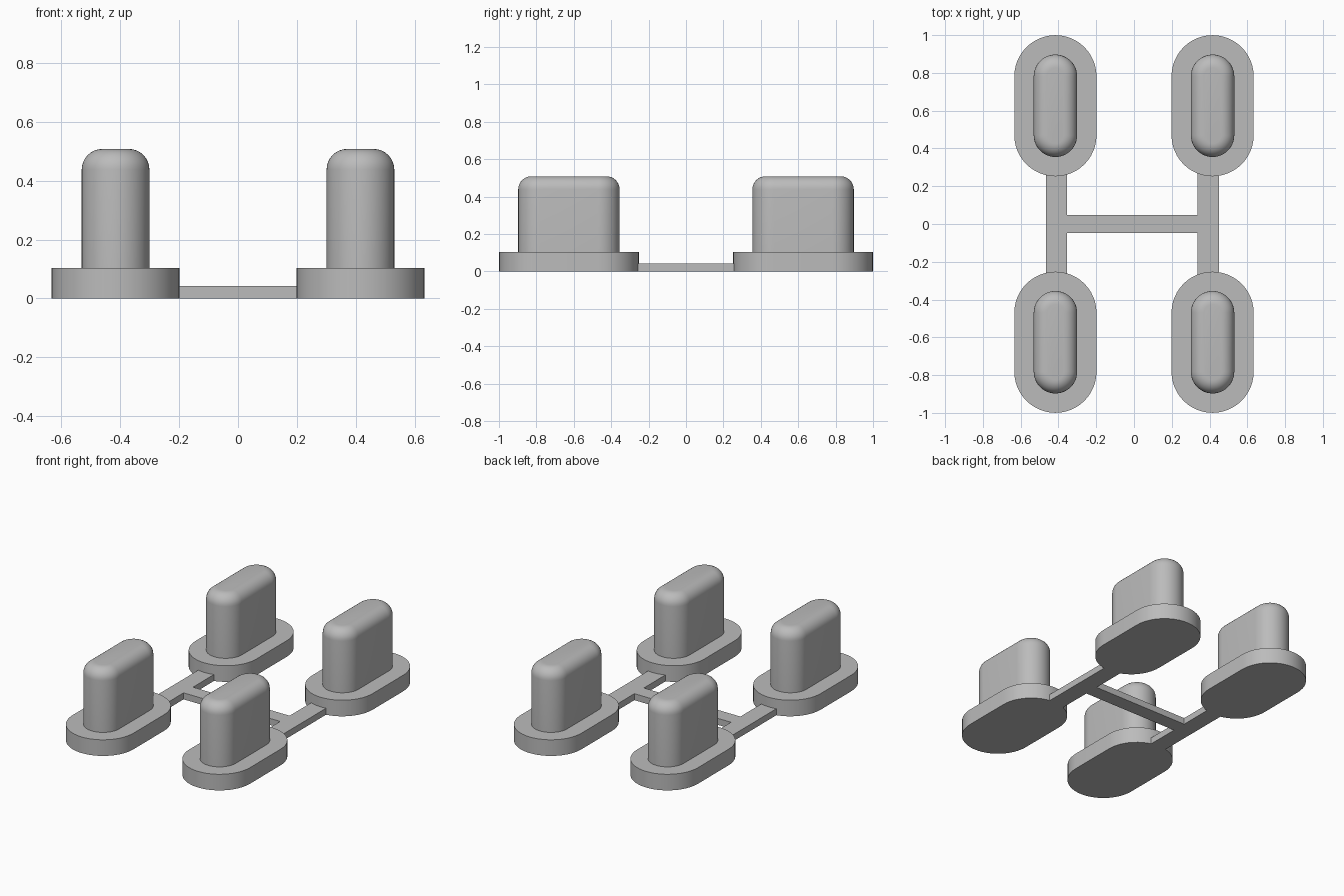
import bpy, bmesh, math

cube = bpy.data.objects.get("Cube")
if cube:
    bpy.data.objects.remove(cube, do_unlink=True)

grey = bpy.data.materials.new("plain grey")
grey.use_nodes = True
colour = (0.5, 0.5, 0.5, 1)
grey.diffuse_color = colour
grey.node_tree.nodes["Principled BSDF"].inputs["Base Color"].default_value = colour

STRAIGHT = 0.156   # half length of the straight sides
ARC = 24           # segments in each rounded end


def slot_outline(radius):
    """Points of a slot shape with rounded ends along y."""
    points = []
    for side in (1, -1):
        for i in range(ARC + 1):
            a = math.pi * i / ARC
            points.append((side * radius * math.cos(a),
                           side * (STRAIGHT + radius * math.sin(a))))
    return points


def loft(name, rings, location=(0, 0, 0)):
    """Join (outline, height) rings into a closed solid."""
    bm = bmesh.new()
    loops = [[bm.verts.new((x, y, z)) for x, y in pts] for pts, z in rings]
    bm.faces.new(loops[0][::-1])
    bm.faces.new(loops[-1])
    for low, high in zip(loops, loops[1:]):
        n = len(low)
        for i in range(n):
            j = (i + 1) % n
            bm.faces.new((low[i], low[j], high[j], high[i]))
    bmesh.ops.recalc_face_normals(bm, faces=bm.faces)
    mesh = bpy.data.meshes.new(name)
    bm.to_mesh(mesh)
    bm.free()
    mesh.materials.append(grey)
    obj = bpy.data.objects.new(name, mesh)
    obj.location = location
    bpy.context.collection.objects.link(obj)
    bpy.ops.object.select_all(action="DESELECT")
    obj.select_set(True)
    bpy.context.view_layer.objects.active = obj
    bpy.ops.object.shade_smooth_by_angle(angle=math.radians(30))
    return obj


# Four rounded buttons, each on a wider flange
BASE_TOP, TOP, FILLET = 0.104, 0.508, 0.07
flange = [(slot_outline(0.2175), 0), (slot_outline(0.2175), BASE_TOP)]
button = [(slot_outline(0.115), BASE_TOP)]
for i in range(9):
    a = math.pi / 2 * i / 8
    button.append((slot_outline(0.115 - FILLET * (1 - math.cos(a))),
                   TOP - FILLET * (1 - math.sin(a))))

for end, y in (("front", -0.626), ("back", 0.626)):
    for side, x in (("right", -0.416), ("left", 0.416)):
        loft(f"{end}_{side}_flange", flange, (x, y, 0))
        loft(f"{end}_{side}_button", button, (x, y, 0))

# Flat H-shaped web joining the flanges
L0, L1, R0, R1 = -0.465, -0.355, 0.335, 0.45
END, BAR = 0.27, 0.048
web = [(L0, -END), (L1, -END), (L1, -BAR), (R0, -BAR), (R0, -END), (R1, -END),
       (R1, END), (R0, END), (R0, BAR), (L1, BAR), (L1, END), (L0, END)]
loft("connecting_web", [(web, 0), (web, 0.042)])
